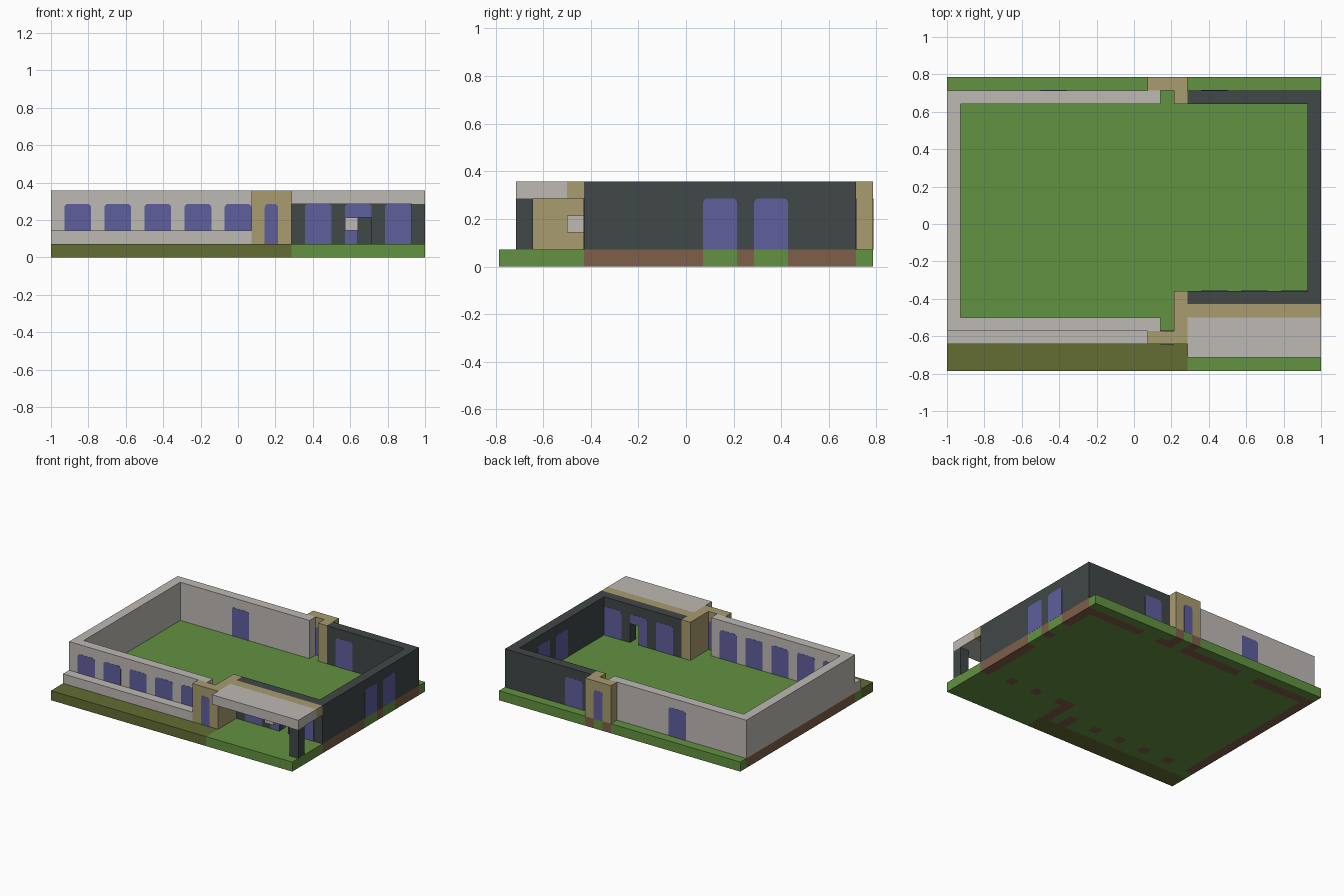
import bpy, bmesh
from math import sin, cos, pi
from mathutils import Vector

U = 1 / 14        # one building block
EPS = 0.015       # how far glass stands proud of a wall, in blocks

cube = bpy.data.objects.get("Cube")
if cube:
    bpy.data.objects.remove(cube, do_unlink=True)


def material(name, rgb):
    linear = [((c / 255 + 0.055) / 1.055) ** 2.4 for c in rgb] + [1]
    mat = bpy.data.materials.new(name)
    mat.use_nodes = True
    mat.diffuse_color = linear
    mat.node_tree.nodes["Principled BSDF"].inputs["Base Color"].default_value = linear
    return mat


GRASS = material("grass green", (98, 146, 65))
OLIVE = material("olive path", (99, 108, 51))
BROWN = material("brown foundation", (127, 94, 72))
WHITE = material("off white", (190, 186, 181))
DARK = material("dark slate", (65, 71, 71))
TAN = material("sandstone", (169, 156, 110))
GLASS = material("blue glass", (94, 94, 158))


def finish(name, bm, mats):
    bmesh.ops.recalc_face_normals(bm, faces=bm.faces)
    bmesh.ops.scale(bm, vec=(U, U, U), verts=bm.verts)
    mesh = bpy.data.meshes.new(name)
    bm.to_mesh(mesh)
    bm.free()
    for mat in mats:
        mesh.materials.append(mat)
    obj = bpy.data.objects.new(name, mesh)
    bpy.context.collection.objects.link(obj)
    return obj


def box(name, mat, x, y, z=(1, 5)):
    bm = bmesh.new()
    bmesh.ops.create_cube(bm, size=1)
    for v in bm.verts:
        v.co = [r[0] if c < 0 else r[1] for c, r in zip(v.co, (x, y, z))]
    return finish(name, bm, [mat])


def window(name, axis, span, wall, doorway=False):
    """Round-cornered glass through a wall; span runs along the axis."""
    a, b = span
    top, r = 4, 0.27
    profile = [(a, 1)]
    profile += [(b - 1, 1), (b - 1, 3), (b, 3)] if doorway else [(b, 1)]
    for k in range(5):
        t = pi / 8 * k
        profile.append((b - r + r * cos(t), top - r + r * sin(t)))
    for k in range(5):
        t = pi / 2 + pi / 8 * k
        profile.append((a + r + r * cos(t), top - r + r * sin(t)))
    near, far = wall[0] - EPS, wall[1] + EPS
    bm = bmesh.new()
    verts = [bm.verts.new((s, near, z) if axis == "x" else (near, s, z))
             for s, z in profile]
    face = bm.faces.new(verts)
    new = bmesh.ops.extrude_face_region(bm, geom=[face], use_keep_orig=True)["geom"]
    step = (0, far - near, 0) if axis == "x" else (far - near, 0, 0)
    bmesh.ops.translate(bm, vec=step,
                        verts=[g for g in new if isinstance(g, bmesh.types.BMVert)])
    return finish(name, bm, [GLASS])


# Walls: name, material, x range, y range
walls = [
    ("right_wall", WHITE, (-14, -13), (-8, 10)),
    ("front_white_wall", WHITE, (-13, 2), (-8, -7)),
    ("back_white_wall", WHITE, (-13, 2), (9, 10)),
    ("left_wall", DARK, (13, 14), (-6, 10)),
    ("back_dark_wall", DARK, (4, 13), (9, 10)),
    ("front_dark_wall_inner", DARK, (4, 9), (-6, -5)),
    ("front_dark_wall_outer", DARK, (10, 13), (-6, -5)),
    ("back_entrance", TAN, (1, 4), (10, 11)),
    ("back_entrance_side", TAN, (3, 4), (9, 10)),
    ("front_entrance", TAN, (1, 4), (-9, -8)),
    ("front_entrance_side", TAN, (3, 4), (-8, -5)),
]
for wall in walls:
    box(*wall)
box("doorway_lintel", DARK, (9, 10), (-6, -5), (3, 5))

# Windows: name, axis, span along the wall, wall thickness range
windows = [(f"front_window_{n + 1}", "x", (3 * n - 13, 3 * n - 11), (-8, -7))
           for n in range(5)]
windows += [(f"porch_window_{n + 1}", "x", (5 + 3 * n, 7 + 3 * n), (-6, -5))
            for n in range(3)]
windows += [(f"left_window_{n + 1}", "y", (1 + 3 * n, 3 + 3 * n), (13, 14))
            for n in range(2)]
windows += [
    ("back_white_window", "x", (-7, -5), (9, 10)),
    ("back_dark_window", "x", (5, 7), (9, 10)),
    ("back_entrance_door", "x", (2, 3), (10, 11)),
    ("front_entrance_door", "x", (2, 3), (-9, -8)),
]
for w in windows:
    window(*w, doorway=w[0] == "porch_window_2")

# Ledge, porch and counter
box("window_ledge", WHITE, (-14, 1), (-9, -8), (1, 2))
box("porch_roof", WHITE, (4, 14), (-10, -7), (4, 5))
box("porch_beam", TAN, (4, 14), (-7, -6), (4, 5))
box("porch_post", DARK, (13, 14), (-10, -9), (1, 4))
box("counter", WHITE, (8, 9), (-7, -6), (2, 3))


# Ground slab, coloured by what stands on each square
def inside(p, xr, yr):
    return xr[0] < p.x < xr[1] and yr[0] < p.y < yr[1]


def ground_index(p):
    for _, axis, span, thick in windows:
        if inside(p, *((span, thick) if axis == "x" else (thick, span))):
            return 0
    if any(inside(p, w[2], w[3]) for w in walls):
        return 2
    return 1 if inside(p, (-14, 4), (-11, -9)) else 0


bm = bmesh.new()
bmesh.ops.create_grid(bm, x_segments=28, y_segments=22, size=1)
for v in bm.verts:
    v.co = (round(v.co.x * 14), round(v.co.y * 11), 0)
new = bmesh.ops.extrude_face_region(bm, geom=bm.faces[:], use_keep_orig=True)["geom"]
bmesh.ops.translate(bm, vec=(0, 0, 1),
                    verts=[g for g in new if isinstance(g, bmesh.types.BMVert)])
bmesh.ops.recalc_face_normals(bm, faces=bm.faces)
for f in bm.faces:
    centre = f.calc_center_median()
    if abs(f.normal.z) < 0.5:
        centre -= Vector(f.normal) * 0.5
    f.material_index = ground_index(centre)
finish("ground", bm, [GRASS, OLIVE, BROWN])
